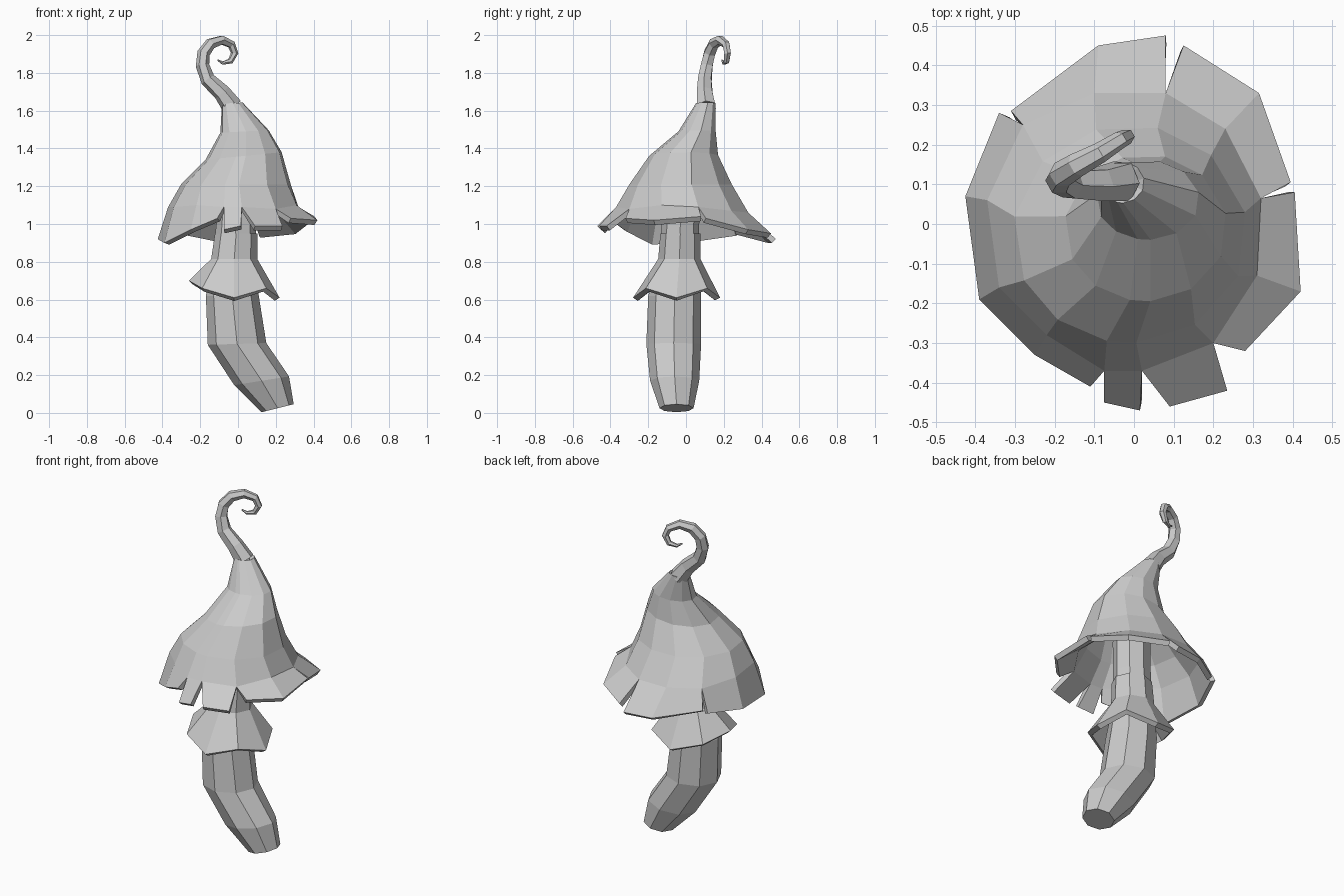
import bpy
from math import sin, cos, atan2, tau
from mathutils import Vector

cube = bpy.data.objects.get("Cube")
if cube:
    bpy.data.objects.remove(cube, do_unlink=True)

grey = bpy.data.materials.new("plain grey")
grey.use_nodes = True
COLOUR = (0.6, 0.6, 0.6, 1)
grey.diffuse_color = COLOUR
grey.node_tree.nodes["Principled BSDF"].inputs["Base Color"].default_value = COLOUR


def make_object(name, verts, faces, thickness=0):
    mesh = bpy.data.meshes.new(name)
    mesh.from_pydata(verts, [], faces)
    mesh.materials.append(grey)
    obj = bpy.data.objects.new(name, mesh)
    bpy.context.collection.objects.link(obj)
    if thickness:
        shell = obj.modifiers.new("shell", "SOLIDIFY")
        shell.thickness = thickness
        shell.offset = -1
    return obj


def ring(cx, cy, z, rx, ry, slope, angles):
    """Elliptical ring whose height rises with x by the slope."""
    return [Vector((cx + rx * cos(a), cy + ry * sin(a), z + slope * rx * cos(a)))
            for a in angles]


def loft(rings, capped=False):
    """Join rings listed bottom to top, counter-clockwise from above."""
    n = len(rings[0])
    verts = [v for r in rings for v in r]
    faces = [(i * n + j, i * n + (j + 1) % n,
              (i + 1) * n + (j + 1) % n, (i + 1) * n + j)
             for i in range(len(rings) - 1) for j in range(n)]
    if capped:
        faces.append(tuple(reversed(range(n))))
        faces.append(tuple(range(len(verts) - n, len(verts))))
    return verts, faces


EIGHT = [tau * k / 8 for k in range(8)]

# Bent stem
stem = [(0.21, -0.05, 0.025, 0.085, 0.09, 0.25),
        (0.125, -0.06, 0.17, 0.145, 0.13, 0.16),
        (-0.005, -0.065, 0.365, 0.155, 0.145, 0.03),
        (-0.03, -0.06, 0.62, 0.14, 0.14, 0),
        (-0.02, -0.035, 0.81, 0.115, 0.105, 0),
        (-0.01, -0.03, 1.0, 0.105, 0.1, 0),
        (0, -0.02, 1.2, 0.105, 0.1, 0)]
make_object("stem", *loft([ring(*s, EIGHT) for s in stem], True))

# Flared skirt with a zigzag hem, lifted on the right
hem = ring(-0.02, -0.05, 0.61, 0.24, 0.23, 0, EIGHT)
for k, v in enumerate(hem):
    v.z += 0.05 if k % 2 else 0
hem[4].z += 0.09
skirt = [hem,
         ring(-0.02, -0.035, 0.815, 0.122, 0.112, 0, EIGHT),
         ring(-0.01, -0.03, 0.95, 0.112, 0.106, 0, EIGHT)]
make_object("skirt", *loft(skirt), 0.03)

# Cap: brim points clockwise from the back right-hand slit
brim = [(-0.28, 0.25, 1.07), (-0.1, 0.33, 1.06), (0.08, 0.33, 1.06),
        (0.23, 0.24, 1.07), (0.32, 0.065, 1.09), (0.31, -0.13, 1.1),
        (0.2, -0.3, 1.08), (0.02, -0.37, 1.09), (-0.075, -0.37, 1.09),
        (-0.22, -0.28, 1.1), (-0.34, -0.16, 1.09), (-0.37, 0.06, 1.09)]
brim.reverse()
COLS = len(brim)
angles = [atan2(y, x) for x, y, z in brim]
cap_rings = [(-0.01, -0.025, 1.21, 0.295, 0.275, 0),
             (0.03, -0.01, 1.36, 0.205, 0.185, 0.1),
             (0.035, 0.06, 1.49, 0.13, 0.1, 0.05),
             (-0.03, 0.105, 1.64, 0.056, 0.052, 0.05)]
cap_verts, cap_faces = loft(
    [[Vector(p) for p in brim]] + [ring(*c, angles) for c in cap_rings])

# Petals hang from consecutive brim columns, split apart at the slits
petals = [(0, [(-0.31, 0.285, 0.96), (-0.09, 0.45, 0.92), (0.08, 0.475, 0.92)]),
          (2, [(0.125, 0.45, 0.95), (0.315, 0.33, 0.97), (0.395, 0.105, 1.03)]),
          (4, [(0.405, 0.08, 1.04), (0.42, -0.17, 1.02), (0.28, -0.32, 1.03)]),
          (6, [(0.235, -0.42, 0.99), (0.09, -0.46, 0.99)]),
          (7, [(0.015, -0.47, 0.99), (-0.075, -0.45, 0.97)]),
          (8, [(-0.11, -0.41, 1.03), (-0.25, -0.33, 0.97), (-0.39, -0.19, 0.9),
               (-0.425, 0.07, 0.92), (-0.34, 0.28, 0.95)])]
for start, tips in petals:
    base = len(cap_verts)
    cap_verts += [Vector(t) for t in tips]
    for k in range(len(tips) - 1):
        a = COLS - 1 - (start + k) % COLS
        b = COLS - 1 - (start + k + 1) % COLS
        cap_faces.append((a, b, base + k + 1, base + k))
make_object("cap", cap_verts, cap_faces, 0.03)

# Curled tip: six-sided tapering tube
path = [(-0.03, 0.108, 1.62, 0.055), (-0.085, 0.1, 1.695, 0.046),
        (-0.16, 0.1, 1.765, 0.04), (-0.188, 0.11, 1.84, 0.036),
        (-0.182, 0.125, 1.905, 0.034), (-0.145, 0.148, 1.955, 0.031),
        (-0.085, 0.18, 1.974, 0.026), (-0.035, 0.212, 1.95, 0.022),
        (-0.018, 0.22, 1.905, 0.02), (-0.04, 0.215, 1.862, 0.016),
        (-0.08, 0.2, 1.852, 0.01), (-0.108, 0.19, 1.868, 0.004)]
points = [Vector(p[:3]) for p in path]
side = Vector((-0.5, 0.87, 0))
curl = []
for i, p in enumerate(points):
    along = points[min(i + 1, len(points) - 1)] - points[max(i - 1, 0)]
    v = along.cross(side).normalized()
    u = v.cross(along).normalized()
    curl.append([p + path[i][3] * (u * cos(tau * k / 6) + v * sin(tau * k / 6))
                 for k in range(6)])
make_object("curled_tip", *loft(curl, True))
